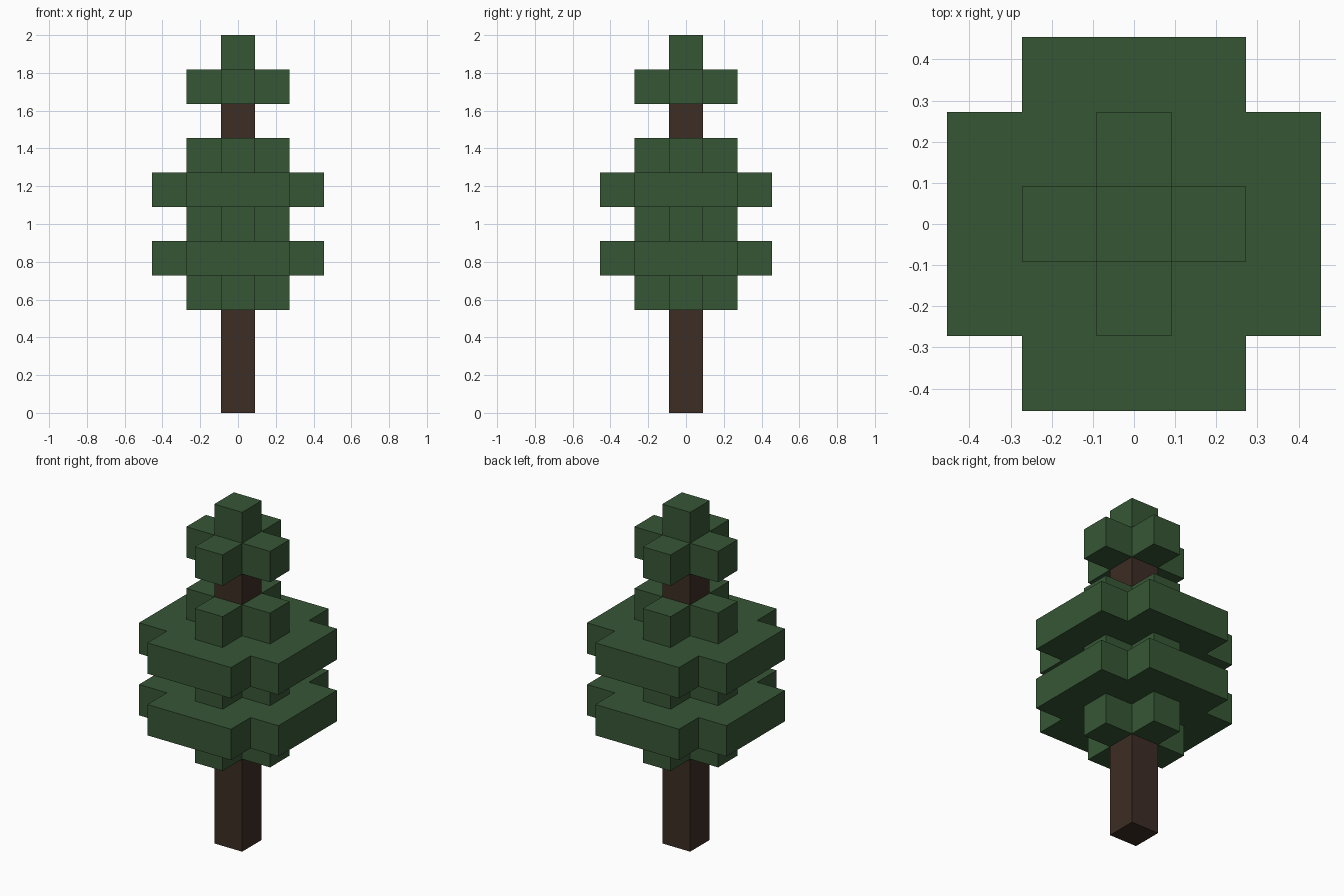
import bpy
import bmesh

cube = bpy.data.objects.get("Cube")
if cube:
    bpy.data.objects.remove(cube, do_unlink=True)

U = 2 / 11  # one block; the tree is eleven blocks tall


def material(name, rgb):
    mat = bpy.data.materials.new(name)
    mat.use_nodes = True
    mat.diffuse_color = (*rgb, 1)
    mat.node_tree.nodes["Principled BSDF"].inputs["Base Color"].default_value = (*rgb, 1)
    return mat


def prism(name, outline, bottom, height, mat):
    """Extrude a flat outline (in blocks) upwards from a block level."""
    bm = bmesh.new()
    base = bm.faces.new([bm.verts.new((x * U, y * U, bottom * U)) for x, y in outline])
    top = bmesh.ops.extrude_face_region(bm, geom=[base], use_keep_orig=True)
    moved = [v for v in top["geom"] if isinstance(v, bmesh.types.BMVert)]
    bmesh.ops.translate(bm, verts=moved, vec=(0, 0, height * U))
    bmesh.ops.recalc_face_normals(bm, faces=bm.faces)
    mesh = bpy.data.meshes.new(name)
    bm.to_mesh(mesh)
    bm.free()
    mesh.materials.append(mat)
    obj = bpy.data.objects.new(name, mesh)
    bpy.context.collection.objects.link(obj)
    return obj


def square(half):
    return [(-half, -half), (half, -half), (half, half), (-half, half)]


def cross(reach, half):
    """Plus-shaped outline: one arm's three corners turned four times."""
    points = []
    x, y = 1, 0
    for _ in range(4):
        for a, b in ((reach, -half), (reach, half), (half, half)):
            points.append((a * x - b * y, a * y + b * x))
        x, y = -y, x
    return points


bark = material("dark_brown_bark", (0.046, 0.026, 0.018))
leaf = material("dark_green_leaves", (0.037, 0.094, 0.036))

# Trunk, running up inside the foliage
prism("trunk", square(0.5), 0, 9.5, bark)

# Narrow and wide foliage tiers
for level in (3, 5, 7, 9):
    prism(f"narrow_foliage_{level}", cross(1.5, 0.5), level, 1, leaf)
for level in (4, 6):
    prism(f"wide_foliage_{level}", cross(2.5, 1.5), level, 1, leaf)

# Tip block
prism("foliage_tip", square(0.5), 10, 1, leaf)
